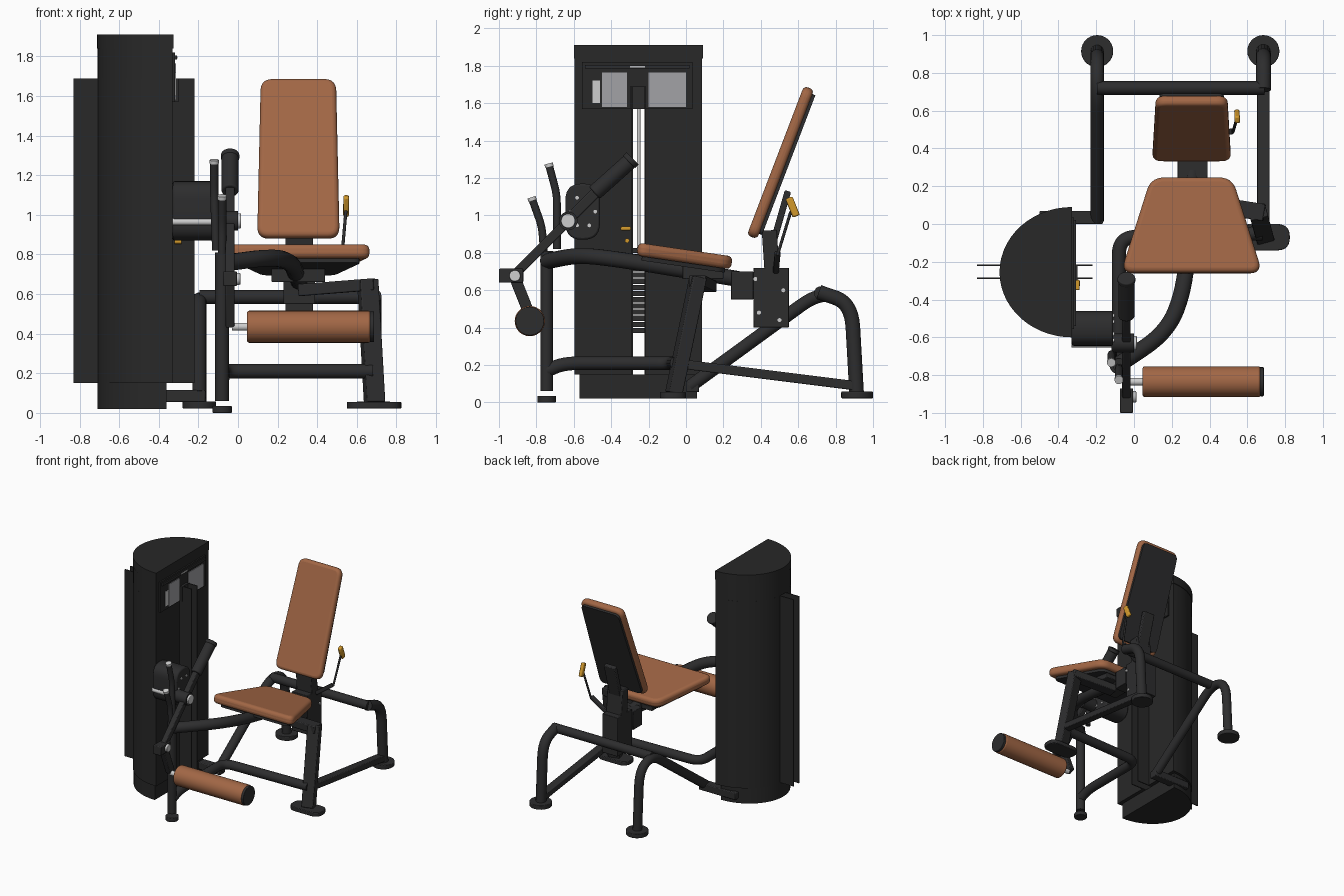
import bpy, bmesh, math
from mathutils import Vector, Matrix

if "Cube" in bpy.data.objects:
    bpy.data.objects.remove(bpy.data.objects["Cube"])


def material(name, rgb):
    m = bpy.data.materials.new(name)
    m.diffuse_color = (*rgb, 1)
    m.use_nodes = True
    m.node_tree.nodes["Principled BSDF"].inputs["Base Color"].default_value = m.diffuse_color
    return m


FRAME = material("frame black", (0.026, 0.026, 0.027))
SHELL = material("shell black", (0.021, 0.021, 0.021))
PAD = material("brown upholstery", (0.36, 0.135, 0.06))
CHROME = material("chrome", (0.62, 0.62, 0.62))
PLACARD = material("placard grey", (0.36, 0.36, 0.38))
AMBER = material("amber grip", (0.65, 0.32, 0.025))


def add(name, bm, mat, matrix=Matrix(), bevel=0, segments=2):
    bmesh.ops.recalc_face_normals(bm, faces=bm.faces[:])
    me = bpy.data.meshes.new(name)
    bm.to_mesh(me)
    bm.free()
    me.materials.append(mat)
    ob = bpy.data.objects.new(name, me)
    bpy.context.collection.objects.link(ob)
    ob.matrix_world = matrix
    if bevel:
        mod = ob.modifiers.new("edges", 'BEVEL')
        mod.width, mod.segments = bevel, segments
        mod.limit_method, mod.angle_limit = 'ANGLE', math.radians(50)
    bpy.ops.object.select_all(action='DESELECT')
    ob.select_set(True)
    bpy.context.view_layer.objects.active = ob
    bpy.ops.object.shade_smooth_by_angle(angle=math.radians(40))
    return ob


def along(a, b):
    a, b = Vector(a), Vector(b)
    rot = (b - a).to_track_quat('Z', 'Y').to_matrix().to_4x4()
    return Matrix.Translation((a + b) / 2) @ rot, (b - a).length


def box(name, lo, hi, mat=FRAME, bevel=0.0):
    bm = bmesh.new()
    lo, hi = Vector(lo), Vector(hi)
    bmesh.ops.create_cube(bm, size=1, matrix=Matrix.Diagonal((*(hi - lo), 1)))
    return add(name, bm, mat, Matrix.Translation((lo + hi) / 2), bevel)


def bar(name, a, b, w, d, mat=FRAME, bevel=0.006):
    m, length = along(a, b)
    bm = bmesh.new()
    bmesh.ops.create_cube(bm, size=1, matrix=Matrix.Diagonal((w, d, length, 1)))
    return add(name, bm, mat, m, bevel)


def rod(name, a, b, r, mat=FRAME, bevel=0.0, sides=28):
    m, length = along(a, b)
    bm = bmesh.new()
    bmesh.ops.create_cone(bm, cap_ends=True, segments=sides, radius1=r, radius2=r, depth=length)
    return add(name, bm, mat, m, bevel, 3)


def rounded(points, radius, closed=False, steps=7):
    """Replace the corners of a path by smooth bends."""
    pts, out, n = [Vector(p) for p in points], [], len(points)
    for i, p in enumerate(pts):
        if not closed and i in (0, n - 1):
            out.append(p)
            continue
        u, v = pts[i - 1] - p, pts[(i + 1) % n] - p
        a = p + u.normalized() * min(radius, u.length * 0.48)
        b = p + v.normalized() * min(radius, v.length * 0.48)
        for k in range(steps + 1):
            t = k / steps
            out.append(a * (1 - t) ** 2 + p * 2 * t * (1 - t) + b * t * t)
    return out


def tube(name, points, r, bend=0.1, mat=FRAME):
    path = rounded(points, bend)
    cu = bpy.data.curves.new(name, 'CURVE')
    cu.dimensions, cu.bevel_depth, cu.bevel_resolution = '3D', r, 5
    cu.use_fill_caps = True
    sp = cu.splines.new('POLY')
    sp.points.add(len(path) - 1)
    for q, p in zip(sp.points, path):
        q.co = (*p, 1)
    cu.materials.append(mat)
    ob = bpy.data.objects.new(name, cu)
    bpy.context.collection.objects.link(ob)
    bpy.ops.object.select_all(action='DESELECT')
    ob.select_set(True)
    bpy.context.view_layer.objects.active = ob
    bpy.ops.object.convert(target='MESH')
    bpy.ops.object.shade_smooth_by_angle(angle=math.radians(40))


def prism(name, outline, z0, z1, mat, matrix=Matrix(), bevel=0, segments=2):
    bm = bmesh.new()
    f = bm.faces.new([bm.verts.new((p[0], p[1], z0)) for p in outline])
    ext = bmesh.ops.extrude_face_region(bm, geom=[f])
    verts = [g for g in ext['geom'] if isinstance(g, bmesh.types.BMVert)]
    bmesh.ops.translate(bm, vec=(0, 0, z1 - z0), verts=verts)
    return add(name, bm, mat, matrix, bevel, segments)


def slab(name, near, far, depth, z0, z1, mat, matrix, corner, bevel):
    """Tapered rounded panel: half widths near and far along its own y."""
    pts = [(-near, 0, 0), (near, 0, 0), (far, depth, 0), (-far, depth, 0)]
    return prism(name, rounded(pts, corner, True), z0, z1, mat, matrix, bevel, 4)


# weight tower: half-round shell with a slot through its middle
def half_round(name, a0, a1, z0, z1, rx, ry, flat_x):
    a = [a0 + (a1 - a0) * i / 28 for i in range(29)]
    pts = [(flat_x - rx * math.cos(t), -0.255 + ry * math.sin(t)) for t in a]
    if a1 - a0 < 3:
        pts = ([(flat_x, pts[0][1])] + pts) if abs(a0) < 1 else (pts + [(flat_x, pts[-1][1])])
    prism(name, pts, z0, z1, SHELL)


H, S = math.pi / 2, 0.11
half_round("tower_base", -H, H, 0.02, 0.15, 0.35, 0.315, -0.36)
half_round("tower_shell_rear", S, H, 0.15, 1.69, 0.38, 0.34, -0.33)
half_round("tower_shell_front", -H, -S, 0.15, 1.69, 0.38, 0.34, -0.33)
half_round("tower_shell_top", -H, H, 1.69, 1.84, 0.38, 0.34, -0.33)
half_round("tower_cap", -H, H, 1.84, 1.91, 0.385, 0.345, -0.327)
for i, y in enumerate((-0.288, -0.218)):
    box(f"slot_plate_{i}", (-0.83, y - 0.004, 0.15), (-0.22, y + 0.004, 1.69), SHELL)
for i in range(14):
    z = 0.37 + i * 0.033
    box(f"weight_plate_{i}", (-0.6, -0.283, z), (-0.36, -0.223, z + 0.028), FRAME)
rod("guide_rod", (-0.36, -0.253, 0.8), (-0.36, -0.253, 1.6), 0.01, CHROME)

# header panel with placards
box("header_panel", (-0.33, -0.555, 1.57), (-0.318, 0.035, 1.82), SHELL)
box("header_rail", (-0.33, -0.54, 1.785), (-0.308, 0.02, 1.805))
box("header_bracket", (-0.33, -0.3, 1.57), (-0.3, -0.22, 1.69))
for i, (y0, y1) in enumerate(((-0.45, -0.315), (-0.2, 0.0))):
    box(f"placard_{i}", (-0.319, y0, 1.58), (-0.313, y1, 1.765), PLACARD)
box("placard_mark", (-0.319, -0.5, 1.6), (-0.313, -0.46, 1.72), CHROME)
box("header_tag", (-0.31, -0.3, 1.79), (-0.306, -0.22, 1.8), CHROME)
bar("selector_pin", (-0.3, -0.35, 0.93), (-0.3, -0.295, 0.93), 0.025, 0.02, AMBER)
rod("selector_knob", (-0.32, -0.315, 0.865), (-0.285, -0.315, 0.865), 0.012, AMBER)

# pivot housing
cap = rounded([(-0.645, 0.87, 0), (-0.46, 0.87, 0), (-0.46, 1.17, 0), (-0.645, 1.17, 0)], 0.09, True)
yz = Matrix(((0, 0, 1, 0), (1, 0, 0, 0), (0, 1, 0, 0), (0, 0, 0, 1)))
prism("pivot_housing", cap, -0.33, -0.11, FRAME, yz, 0.01)
rod("housing_rod", (-0.33, -0.635, 0.965), (-0.12, -0.635, 0.965), 0.018, CHROME)
for i in range(6):
    t = i * math.pi / 3
    y, z = -0.55 + 0.065 * math.cos(t), 1.02 + 0.085 * math.sin(t)
    rod(f"housing_bolt_{i}", (-0.115, y, z), (-0.103, y, z), 0.01, CHROME, sides=12)

# swinging lever with counterweight and shin roller
X = -0.04
bar("lever_upper", (X, -0.48, 1.125), (X, -0.66, 0.945), 0.045, 0.055)
bar("lever_lower", (X, -0.62, 0.98), (X, -0.93, 0.67), 0.045, 0.05)
rod("counterweight", (X, -0.49, 1.12), (X, -0.30, 1.29), 0.043, FRAME, 0.008)
rod("counterweight_tip", (X, -0.305, 1.285), (X, -0.285, 1.305), 0.047, FRAME, 0.006)
rod("pivot_shaft", (-0.12, -0.63, 0.97), (0.0, -0.63, 0.97), 0.05)
rod("pivot_cap", (-0.005, -0.63, 0.97), (0.015, -0.63, 0.97), 0.038, CHROME, 0.005)
box("lever_joint", (-0.075, -1.0, 0.64), (-0.005, -0.87, 0.715), FRAME, 0.006)
rod("joint_cap", (-0.01, -0.915, 0.677), (0.012, -0.915, 0.677), 0.03, CHROME, 0.004)
bar("roller_arm", (X, -0.92, 0.68), (X, -0.825, 0.44), 0.045, 0.06)
rod("roller_axle", (-0.03, -0.835, 0.435), (0.06, -0.835, 0.435), 0.02, CHROME)
rod("shin_roller", (0.045, -0.835, 0.435), (0.67, -0.835, 0.435), 0.081, PAD, 0.012)
rod("roller_end", (0.665, -0.835, 0.435), (0.687, -0.835, 0.435), 0.077, FRAME, 0.004)

# hand levers
for i, pts in enumerate((((-0.12, -0.73, 1.26), (-0.12, -0.69, 1.11), (-0.11, -0.69, 0.82)),
                         ((-0.08, -0.82, 1.08), (-0.08, -0.77, 0.94), (-0.08, -0.76, 0.8)))):
    tube(f"hand_lever_{i}", pts, 0.021, 0.05)
    a, b = Vector(pts[0]), Vector(pts[1])
    rod(f"hand_lever_tip_{i}", a, a + (a - b).normalized() * 0.018, 0.023, CHROME)

# frame tubes
tube("front_post", [(-0.08, -0.745, 0.06), (-0.08, -0.745, 0.81)], 0.035)
tube("seat_beam", [(-0.08, -0.745, 0.755), (0.18, -0.57, 0.79), (0.27, -0.33, 0.76), (0.31, 0.28, 0.66)], 0.043, 0.16)
tube("lower_rail", [(-0.08, -0.745, 0.17), (-0.08, -0.65, 0.21), (-0.08, -0.07, 0.21), (0.68, -0.05, 0.21)], 0.037, 0.09)
tube("left_rear_frame", [(-0.195, 0.912, 0.05), (-0.195, 0.885, 0.53), (-0.195, 0.72, 0.595),
                         (-0.195, 0.02, 0.085)], 0.036, 0.13)
tube("right_rear_leg", [(0.685, 0.912, 0.05), (0.685, 0.885, 0.53), (0.685, 0.71, 0.59)], 0.04, 0.13)
tube("rear_crossbar", [(-0.195, 0.72, 0.585), (0.69, 0.72, 0.585)], 0.036)
bar("right_lower_bar", (0.685, -0.02, 0.205), (0.685, 0.9, 0.09), 0.065, 0.05)
box("tower_foot_bar", (-0.5, 0.0, 0.055), (-0.165, 0.07, 0.115), FRAME, 0.006)
bar("right_front_leg", (0.69, -0.065, 0.05), (0.655, 0.065, 0.67), 0.095, 0.075)
bar("seat_cross_brace", (0.31, 0.12, 0.62), (0.69, 0.06, 0.65), 0.09, 0.06)

# feet
for name, x, y, z0, z1, r in (("front_foot", -0.08, -0.745, 0, 0.035, 0.05),
                              ("left_rear_foot", -0.195, 0.915, 0.022, 0.058, 0.085),
                              ("right_rear_foot", 0.685, 0.915, 0.022, 0.058, 0.085)):
    rod(name, (x, y, z0), (x, y, z1), r, FRAME, 0.005)
foot = rounded([(0.55, -0.14, 0), (0.825, -0.14, 0), (0.825, 0.0, 0), (0.55, 0.0, 0)], 0.07, True)
prism("right_front_foot", foot, 0.022, 0.056, FRAME, bevel=0.005)

# seat pad and tray: near edge at the front, sloping down to the rear
seat = Matrix.Translation((0.305, -0.265, 0.785)) @ Matrix.Rotation(-0.145, 4, 'X')
slab("seat_pad", 0.375, 0.215, 0.51, 0.0, 0.07, PAD, seat, 0.07, 0.025)
slab("seat_tray", 0.32, 0.18, 0.45, -0.022, 0.002, FRAME, seat @ Matrix.Translation((0, 0.03, 0)), 0.05, 0)
box("seat_mount", (0.17, -0.02, 0.66), (0.44, 0.2, 0.74), FRAME, 0.005)

# back pad and board
back = Matrix.Translation((0.305, 0.375, 0.875)) @ Matrix.Rotation(math.atan2(0.785, 0.3), 4, 'X')
slab("back_pad", 0.208, 0.19, 0.855, -0.005, 0.053, PAD, back, 0.06, 0.023)
slab("back_board", 0.19, 0.17, 0.80, -0.022, -0.003, FRAME, back @ Matrix.Translation((0, 0.03, 0)), 0.04, 0)

# seat post block, back supports and adjuster
box("post_block", (0.24, 0.36, 0.4), (0.38, 0.55, 0.72), FRAME, 0.004)
box("post_block_front", (0.23, 0.24, 0.55), (0.39, 0.36, 0.7), FRAME, 0.004)
for i, (y, z) in enumerate(((0.39, 0.48), (0.5, 0.44), (0.37, 0.66), (0.52, 0.6))):
    rod(f"block_bolt_{i}", (0.375, y, z), (0.388, y, z), 0.011, CHROME, sides=12)
bar("back_post", (0.31, 0.46, 0.7), (0.31, 0.445, 0.92), 0.14, 0.08)
bar("back_strut", (0.31, 0.465, 0.85), (0.31, 0.545, 1.13), 0.1, 0.035)
bar("adjuster_mount", (0.38, 0.48, 0.7), (0.52, 0.49, 0.8), 0.03, 0.03)
rod("adjuster_rod", (0.525, 0.49, 0.79), (0.545, 0.56, 1.02), 0.008)
bar("adjuster_grip", (0.545, 0.59, 0.995), (0.547, 0.55, 1.095), 0.028, 0.04, AMBER, 0.008)
